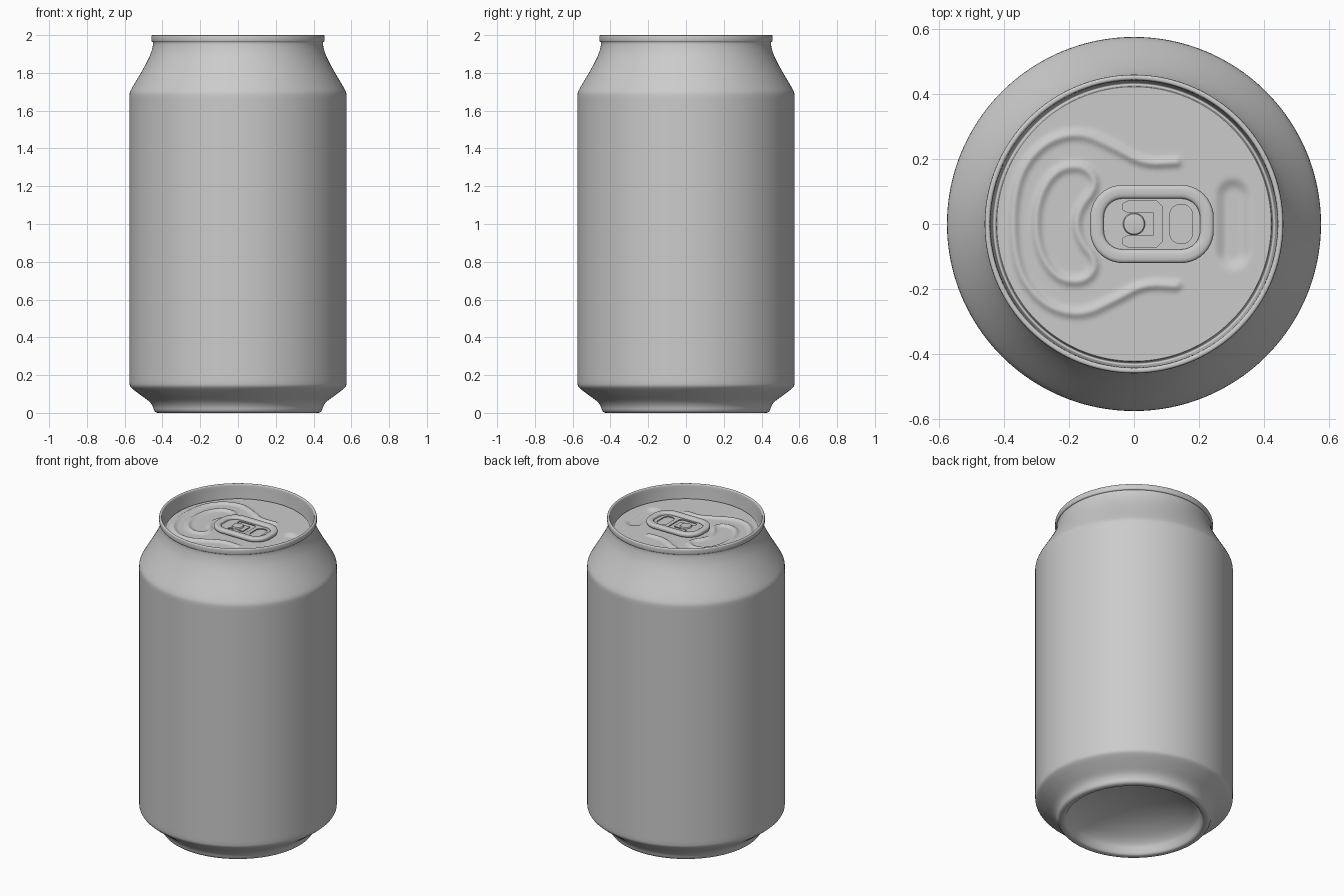
import bpy, bmesh, math
from mathutils import Vector

if "Cube" in bpy.data.objects:
    bpy.data.objects.remove(bpy.data.objects["Cube"])

SEG = 192
LID_Z = 1.915


def chaikin(pts, times=2, closed=False):
    """Round a polyline by corner cutting."""
    pts = [Vector(p) for p in pts]
    for _ in range(times):
        out = [] if closed else [pts[0]]
        n = len(pts)
        for i in range(n if closed else n - 1):
            a, b = pts[i], pts[(i + 1) % n]
            out += [a.lerp(b, 0.25), a.lerp(b, 0.75)]
        pts = out if closed else out + [pts[-1]]
    return pts


def loft(name, loops, wrap=False, cap_start=False, cap_end=False, angle=40):
    """Skin a list of equal closed loops."""
    bm = bmesh.new()
    rings = [[bm.verts.new(p) for p in loop] for loop in loops]
    n = len(rings[0])
    pairs = list(zip(rings, rings[1:])) + ([(rings[-1], rings[0])] if wrap else [])
    for a, b in pairs:
        for j in range(n):
            k = (j + 1) % n
            bm.faces.new((a[j], a[k], b[k], b[j]))
    if cap_start:
        bm.faces.new(rings[0][::-1])
    if cap_end:
        bm.faces.new(rings[-1])
    me = bpy.data.meshes.new(name)
    bm.to_mesh(me)
    bm.free()
    ob = bpy.data.objects.new(name, me)
    bpy.context.collection.objects.link(ob)
    smooth(ob, angle)
    return ob


def smooth(ob, angle=40):
    bpy.ops.object.select_all(action='DESELECT')
    ob.select_set(True)
    bpy.context.view_layer.objects.active = ob
    bpy.ops.object.shade_smooth_by_angle(angle=math.radians(angle))


def ring(r, z, n=SEG):
    """Circle; z is a number or a function of x, y."""
    pts = []
    for j in range(n):
        t = 2 * math.pi * j / n
        x, y = r * math.cos(t), r * math.sin(t)
        pts.append((x, y, z(x, y) if callable(z) else z))
    return pts


def rounded(x0, x1, hy, r, z=0.0, n=10):
    """Rounded rectangle, counter-clockwise."""
    pts = []
    for q, (cx, cy) in enumerate([(x1 - r, hy - r), (x0 + r, hy - r),
                                  (x0 + r, r - hy), (x1 - r, r - hy)]):
        for i in range(n + 1):
            t = math.pi / 2 * (q + i / n)
            pts.append((cx + r * math.cos(t), cy + r * math.sin(t), z))
    return pts


# Can body: domed base, foot, wall, neck, rolled rim, countersink
profile = chaikin([
    (0.01, 0.17), (0.12, 0.162), (0.24, 0.135), (0.33, 0.095), (0.375, 0.06),
    (0.388, 0.03), (0.398, 0.006), (0.41, 0.0), (0.43, 0.0), (0.444, 0.01),
    (0.45, 0.035), (0.468, 0.06), (0.51, 0.09), (0.557, 0.125), (0.573, 0.142),
    (0.575, 0.165), (0.575, 0.2), (0.575, 1.65), (0.575, 1.68), (0.572, 1.70),
    (0.556, 1.73), (0.505, 1.815), (0.468, 1.885), (0.453, 1.93), (0.448, 1.962),
    (0.455, 1.964), (0.459, 1.97), (0.459, 1.994), (0.455, 2.0), (0.446, 2.0),
    (0.442, 1.994), (0.44, 1.96), (0.436, 1.91), (0.434, 1.895), (0.426, 1.895),
    (0.424, LID_Z), (0.418, LID_Z)])
loft("can_body", [ring(p.x, p.y) for p in profile], cap_start=True)

# Lid with pressed beads and a finger well
half = [(0.13, 0.19), (0.03, 0.185), (-0.06, 0.235), (-0.17, 0.285), (-0.29, 0.245),
        (-0.37, 0.12)]
outer_bead = chaikin(half + [(x, -y) for x, y in half[::-1]], 2)
half = [(-0.175, 0.04), (-0.11, 0.12), (-0.15, 0.18), (-0.24, 0.17), (-0.30, 0.07)]
mouth_bead = chaikin(half + [(x, -y) for x, y in half[::-1]], 2, closed=True)
mouth_bead.append(mouth_bead[0])
well = [Vector((0.305, -0.085)), Vector((0.305, 0.085))]


def distance(x, y, path):
    best = 9.0
    for a, b in zip(path, path[1:]):
        dx, dy = b.x - a.x, b.y - a.y
        t = ((x - a.x) * dx + (y - a.y) * dy) / (dx * dx + dy * dy)
        t = min(1.0, max(0.0, t))
        best = min(best, (x - a.x - t * dx) ** 2 + (y - a.y - t * dy) ** 2)
    return math.sqrt(best)


def lid_height(x, y):
    z = LID_Z
    if x < 0.2:
        d = min(distance(x, y, outer_bead), distance(x, y, mouth_bead))
        z += 0.011 * math.exp(-(d / 0.014) ** 2)
    else:
        s = min(1.0, max(0.0, (0.06 - distance(x, y, well)) / 0.04))
        z -= 0.014 * s * s * (3 - 2 * s)
    return z


STEPS = 76
loft("lid", [ring(0.418 * (1 - i / STEPS) + 0.003, lid_height) for i in range(STEPS)],
     cap_end=True)

# Pull tab: curled rim
section = chaikin([(0.012, 1.922), (0.0, 1.926), (0.0, 1.944), (0.008, 1.95),
                   (0.032, 1.95), (0.042, 1.944), (0.042, 1.926), (0.03, 1.922)],
                  1, closed=True)
loft("tab_rim", [rounded(-0.135 + s.x, 0.245 - s.x, 0.12 - s.x, 0.1 - s.x, s.y)
                 for s in section], wrap=True)

# Pull tab: flat web with finger hole and U-shaped slot around the rivet tongue
slot = [(-0.02, 0.07), (0.07, 0.07), (0.086, 0.054)]
slot_in = [(0.06, 0.036), (-0.02, 0.036), (-0.034, 0.043), (-0.034, 0.063)]
u_slot = (slot + [(x, -y) for x, y in slot[::-1]]
          + [(x, -y) for x, y in slot_in[::-1]] + slot_in)
outlines = [rounded(-0.105, 0.215, 0.09, 0.07), rounded(0.11, 0.18, 0.06, 0.032),
            [(x, y, 0) for x, y in u_slot]]
cu = bpy.data.curves.new("tab_web", 'CURVE')
cu.dimensions = '2D'
cu.fill_mode = 'BOTH'
cu.extrude = 0.003
for pts in outlines:
    sp = cu.splines.new('POLY')
    sp.points.add(len(pts) - 1)
    for p, co in zip(sp.points, pts):
        p.co = (co[0], co[1], 0, 1)
    sp.use_cyclic_u = True
web = bpy.data.objects.new("tab_web", cu)
web.location.z = 1.931
bpy.context.collection.objects.link(web)

# Rivet
loft("rivet", [ring(r, z, 48) for r, z in [(0.034, LID_Z - 0.005), (0.034, 1.937),
                                           (0.031, 1.941), (0.02, 1.943), (0.004, 1.943)]],
     cap_end=True)
